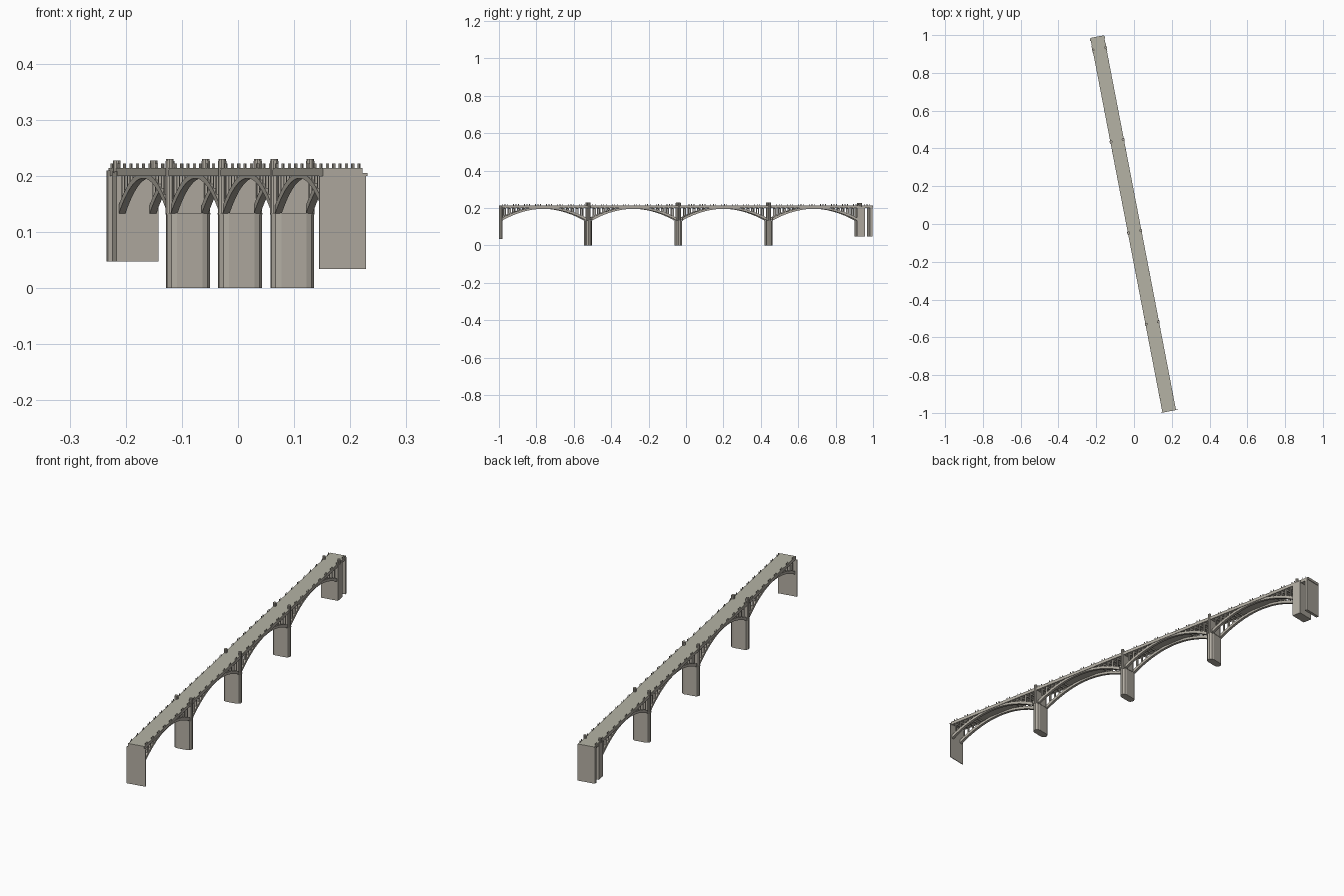
import bpy, bmesh, math
from mathutils import Matrix

if "Cube" in bpy.data.objects:
    bpy.data.objects.remove(bpy.data.objects["Cube"])

# the bridge runs along local Y and is swung 10.9 degrees about z
PLACE = Matrix.Translation((-0.0044, 0, 0)) @ Matrix.Rotation(math.radians(10.9), 4, 'Z')
END = 1.010
PIERS = (-0.534, -0.042, 0.449)
SPRING, CROWN, SOFFIT = 0.133, 0.196, 0.203


def material(name, col):
    m = bpy.data.materials.new(name)
    m.diffuse_color = (*col, 1)
    m.use_nodes = True
    m.node_tree.nodes["Principled BSDF"].inputs["Base Color"].default_value = m.diffuse_color
    return m


CONCRETE = material("weathered concrete", (0.45, 0.42, 0.365))
ROAD = material("road surface", (0.46, 0.45, 0.375))


def finish(name, bm, mat=CONCRETE):
    bmesh.ops.recalc_face_normals(bm, faces=bm.faces)
    me = bpy.data.meshes.new(name)
    bm.to_mesh(me)
    bm.free()
    me.materials.append(mat)
    ob = bpy.data.objects.new(name, me)
    ob.matrix_world = PLACE
    bpy.context.collection.objects.link(ob)
    return ob


def box(bm, x0, x1, y0, y1, z0, z1):
    m = Matrix.Translation(((x0 + x1) / 2, (y0 + y1) / 2, (z0 + z1) / 2))
    bmesh.ops.create_cube(bm, size=1, matrix=m @ Matrix.Diagonal((x1 - x0, y1 - y0, z1 - z0, 1)))


def prism(bm, pts, z0, z1):
    f = bm.faces.new([bm.verts.new((x, y, z0)) for x, y in pts])
    ext = bmesh.ops.extrude_face_region(bm, geom=[f], use_keep_orig=True)
    bmesh.ops.translate(bm, vec=(0, 0, z1 - z0),
                        verts=[v for v in ext["geom"] if isinstance(v, bmesh.types.BMVert)])


def stadium(y, half, r, n=5):
    pts = []
    for side in (0, 1):
        for i in range(n + 1):
            a = -math.pi / 2 + math.pi * i / n + math.pi * side
            pts.append(((half - r) * (1 - 2 * side) + r * math.cos(a), y + r * math.sin(a)))
    return pts


def column(bm, x, y, r, z0, z1, n=10):
    prism(bm, [(x + r * math.cos(2 * math.pi * i / n), y + r * math.sin(2 * math.pi * i / n))
               for i in range(n)], z0, z1)


# piers with rounded noses and a thin cap, plus the cross wall under the deck
for i, y in enumerate(PIERS):
    bm = bmesh.new()
    prism(bm, stadium(y, 0.0395, 0.0165), 0, 0.131)
    prism(bm, stadium(y, 0.0405, 0.0175), 0.131, 0.134)
    finish(f"pier_{i + 1}", bm)
    bm = bmesh.new()
    box(bm, -0.031, 0.031, y - 0.006, y + 0.006, 0.134, SOFFIT)
    finish(f"pier_cross_wall_{i + 1}", bm)
    # pylons rising past the deck edges
    bm = bmesh.new()
    for x in (-0.0325, 0.0325):
        column(bm, x, y, 0.0078, 0.134, 0.227)
        column(bm, x, y, 0.0068, 0.227, 0.230)
    finish(f"pier_pylons_{i + 1}", bm)

# arch spans: pairs of ribs, spandrel columns and cross beams
spans = [(-END + 0.003, PIERS[0] - 0.0155), (PIERS[0] + 0.0155, PIERS[1] - 0.0155),
         (PIERS[1] + 0.0155, PIERS[2] - 0.0155), (PIERS[2] + 0.0155, 0.924)]
N = 24
for k, (a, b) in enumerate(spans):
    mid, half = (a + b) / 2, (b - a) / 2

    def under(y):
        return CROWN - (CROWN - SPRING) * ((y - mid) / half) ** 2

    def over(y):
        return min(under(y) + 0.009 + 0.006 * abs((y - mid) / half), 0.206)

    bm = bmesh.new()
    for x0, x1 in ((-0.034, -0.022), (0.022, 0.034)):
        rings = []
        for i in range(N + 1):
            y = a + (b - a) * i / N
            rings.append([bm.verts.new(p) for p in ((x0, y, under(y)), (x1, y, under(y)),
                                                    (x1, y, over(y)), (x0, y, over(y)))])
        for p, q in zip(rings, rings[1:]):
            for j in range(4):
                bm.faces.new((p[j], p[(j + 1) % 4], q[(j + 1) % 4], q[j]))
        bm.faces.new(rings[0])
        bm.faces.new(rings[-1])
    finish(f"arch_ribs_{k + 1}", bm)

    posts, beams = bmesh.new(), bmesh.new()
    for sgn in (-1, 1):
        for j in range(5):
            y = mid + sgn * (half - 0.018 - 0.026 * j)
            for x in (-0.028, 0.028):
                box(posts, x - 0.004, x + 0.004, y - 0.003, y + 0.003, over(y) - 0.004, SOFFIT)
            box(beams, -0.026, 0.026, y - 0.003, y + 0.003, SOFFIT - 0.007, SOFFIT)
    finish(f"spandrel_columns_{k + 1}", posts)
    finish(f"cross_beams_{k + 1}", beams)

# deck slab, edge girders and road surface
bm = bmesh.new()
box(bm, -0.036, 0.036, -END, END, SOFFIT, 0.2125)
finish("deck_slab", bm)
bm = bmesh.new()
for s in (-1, 1):
    x = s * 0.0345
    box(bm, x - 0.002, x + 0.002, -END + 0.002, END - 0.002, 0.200, 0.211)
finish("edge_girders", bm)
bm = bmesh.new()
box(bm, -0.0362, 0.0362, -END, END, 0.2125, 0.2145)
finish("road_deck", bm, ROAD)

# railing posts in pairs along both edges
bm = bmesh.new()
count = 34
for i in range(count):
    y = -0.985 + 1.97 * i / (count - 1)
    if min(abs(y - p) for p in PIERS + (0.945,)) < 0.016:
        continue
    for x in (-0.0345, 0.0345):
        for d in (-0.007, 0.007):
            box(bm, x - 0.0012, x + 0.0012, y + d - 0.0015, y + d + 0.0015, 0.2145, 0.222)
finish("railing_posts", bm)

# near end wall with its bearing ledge
bm = bmesh.new()
box(bm, -0.0425, 0.0425, -END, -END + 0.003, 0.034, 0.200)
box(bm, -0.036, 0.045, -END, -END + 0.003, 0.200, 0.205)
finish("near_end_wall", bm)

# far abutment block, its pylons and the end wall behind it
bm = bmesh.new()
box(bm, -0.0385, 0.0385, 0.924, 0.966, 0.048, 0.208)
finish("far_abutment", bm)
bm = bmesh.new()
for x in (-0.0335, 0.0335):
    column(bm, x, 0.945, 0.0068, 0.205, 0.228)
finish("far_pylons", bm)
bm = bmesh.new()
box(bm, -0.040, 0.040, 0.994, 1.007, 0.048, 0.210)
finish("far_end_wall", bm)
